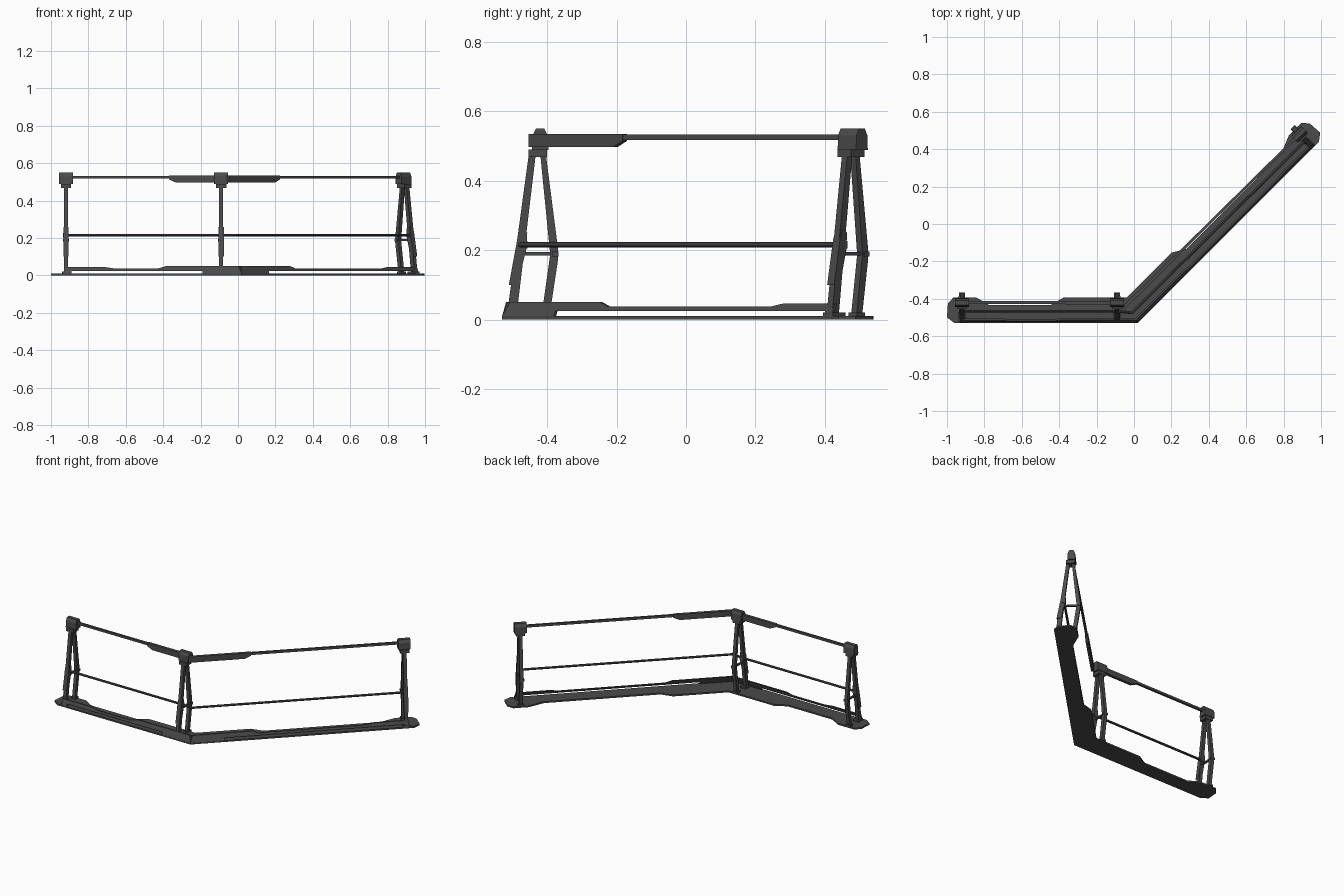
import bpy, bmesh, math
from mathutils import Vector, Matrix

if "Cube" in bpy.data.objects:
    bpy.data.objects.remove(bpy.data.objects["Cube"])

mat = bpy.data.materials.new("dark_metal")
mat.diffuse_color = (0.07, 0.07, 0.07, 1)
mat.use_nodes = True
mat.node_tree.nodes["Principled BSDF"].inputs["Base Color"].default_value = mat.diffuse_color


def finish(name, bm):
    bmesh.ops.recalc_face_normals(bm, faces=bm.faces)
    me = bpy.data.meshes.new(name)
    bm.to_mesh(me)
    bm.free()
    me.materials.append(mat)
    ob = bpy.data.objects.new(name, me)
    bpy.context.collection.objects.link(ob)
    return ob


def prism(name, pts, vec, matrix=Matrix()):
    """Extrude a planar outline of 3D points along vec."""
    bm = bmesh.new()
    f = bm.faces.new([bm.verts.new(p) for p in pts])
    r = bmesh.ops.extrude_face_region(bm, geom=[f])
    bmesh.ops.translate(bm, vec=Vector(vec), verts=[v for v in r["geom"] if isinstance(v, bmesh.types.BMVert)])
    bm.transform(matrix)
    return finish(name, bm)


def rod(name, a, b, radius, sides=8):
    a, b = Vector(a), Vector(b)
    bm = bmesh.new()
    bmesh.ops.create_cone(bm, cap_ends=True, segments=sides, radius1=radius, radius2=radius, depth=(b - a).length)
    bm.transform(Matrix.Translation((a + b) / 2) @ (b - a).to_track_quat("Z", "Y").to_matrix().to_4x4())
    return finish(name, bm)


# Local ground coordinates: s along each arm from the outer corner, d inward
K = math.sqrt(0.5)
CX, CY = 0.02, -0.53


def left(s, d, z=0.0):
    return Vector((CX - s, CY + d, z))


def right(s, d, z=0.0):
    return Vector((CX + K * (s - d), CY + K * (s + d), z))


# Floor plate: mitred outline with notched back edges and clipped ends
def arm_edge(end, wide, narrow):
    return [(end - 0.04, 0), (end, 0.03), (end - 0.005, 0.105), (end - 0.035, 0.138), (wide, 0.138),
            (narrow, 0.097), (0.465, 0.097), (0.395, 0.138)]


outline = [left(0, 0)]
outline += [right(s, d) for s, d in arm_edge(1.41, 1.28, 1.18)]
outline += [left(0.058, 0.138)]
outline += [left(s, d) for s, d in reversed(arm_edge(1.02, 0.865, 0.795))]
prism("floor_plate", outline, (0, 0, 0.01))

# Front lip of each arm, leaning inward: tall ends, a slim bar and a slot between
for name, fn, t, end, slot in (("left", left, (0.40, 0.45, 0.68, 0.74), 0.95, 0.91),
                               ("right", right, (0.38, 0.42, 1.08, 1.13), 1.34, 1.31)):
    thick = fn(0, 0.01) - fn(0, 0)
    bar = [(0, 0.008), (0.21, 0.008), (0.21, 0.024), (slot, 0.024), (slot, 0.008), (end, 0.008), (end, 0.046),
           (t[3], 0.046), (t[2], 0.037), (t[1], 0.037), (t[0], 0.051), (0, 0.051)]
    prism(name + "_front_lip", [fn(s, 0.4 * (z - 0.008), z) for s, z in bar], thick)


# Posts: A-frame with bent rear leg, built in local space (head over the origin)
def side(name, pts, width, m):
    prism(name, [(-width / 2, y, z) for y, z in pts], (width, 0, 0), m)


def rect(y0, y1, z0, z1):
    return [(y0, z0), (y1, z0), (y1, z1), (y0, z1)]


posts = {"left": ((-0.92, -0.42), 0), "corner": ((-0.09, -0.42), 0), "right": ((0.885, 0.48), 45)}
M = {}
for n, ((x, y), ang) in posts.items():
    m = M[n] = Matrix.Translation((x, y, 0)) @ Matrix.Rotation(math.radians(ang), 4, "Z")
    side(n + "_front_leg", [(-0.032, 0.48), (-0.012, 0.48), (-0.068, 0.01), (-0.096, 0.01)], 0.022, m)
    side(n + "_leg_sleeve", [(-0.066, 0.23), (-0.055, 0.26), (-0.037, 0.25), (-0.04, 0.20),
                             (-0.066, 0.10), (-0.09, 0.10)], 0.028, m)
    side(n + "_rear_leg", [(0.0, 0.48), (0.016, 0.48), (0.052, 0.20), (0.052, 0.175), (0.027, 0.01),
                           (0.004, 0.01), (0.029, 0.187)], 0.022, m)
    side(n + "_cross_bar", rect(-0.058, 0.04, 0.184, 0.194), 0.012, m)
    side(n + "_knee_clamp", rect(0.034, 0.053, 0.182, 0.196), 0.032, m)
    side(n + "_rail_clamp", rect(-0.058, -0.036, 0.204, 0.226), 0.03, m)
    side(n + "_front_foot", rect(-0.10, -0.05, 0.008, 0.02), 0.04, m)
    side(n + "_rear_foot", rect(0.0, 0.034, 0.008, 0.02), 0.034, m)
    side(n + "_head", [(-0.024, 0.488), (-0.022, 0.53), (-0.012, 0.55), (0.012, 0.55), (0.022, 0.53),
                       (0.024, 0.488)], 0.075, m)
    side(n + "_head_collar", rect(-0.034, 0.02, 0.468, 0.49), 0.055, m)

# Rails: thin top and middle bars, with deep stiffener plates beside the corner post.
# The right arm's rails leave the corner post's near side, parallel to the plate.
rails = {"left": ((-0.09, -0.42), (-0.09, -0.466), 0.28),
         "right": ((-0.055, -0.447), (-0.015, -0.478), 0.385)}
for n, (top, mid, length) in rails.items():
    a, b = Vector((*top, 0)), M[n] @ Vector((0, 0, 0))
    u = (b - a).normalized()
    side_dir = Vector((-u.y, u.x, 0))

    def strip(name, pts, half):
        w = side_dir * half
        prism(name, [a - w + u * t + Vector((0, 0, z)) for t, z in pts], w * 2)

    strip(n + "_top_rail", rect(0, (b - a).length, 0.517, 0.532), 0.007)
    strip(n + "_rail_stiffener", [(0, 0.496), (length - 0.04, 0.496), (length, 0.514), (length, 0.534),
                                  (0, 0.534)], 0.0095)
    rod(n + "_mid_rail", (*mid, 0.215), M[n] @ Vector((0, -0.046, 0.215)), 0.0075)
rod("corner_rail_link", (-0.09, -0.466, 0.215), (-0.012, -0.475, 0.215), 0.0075)
